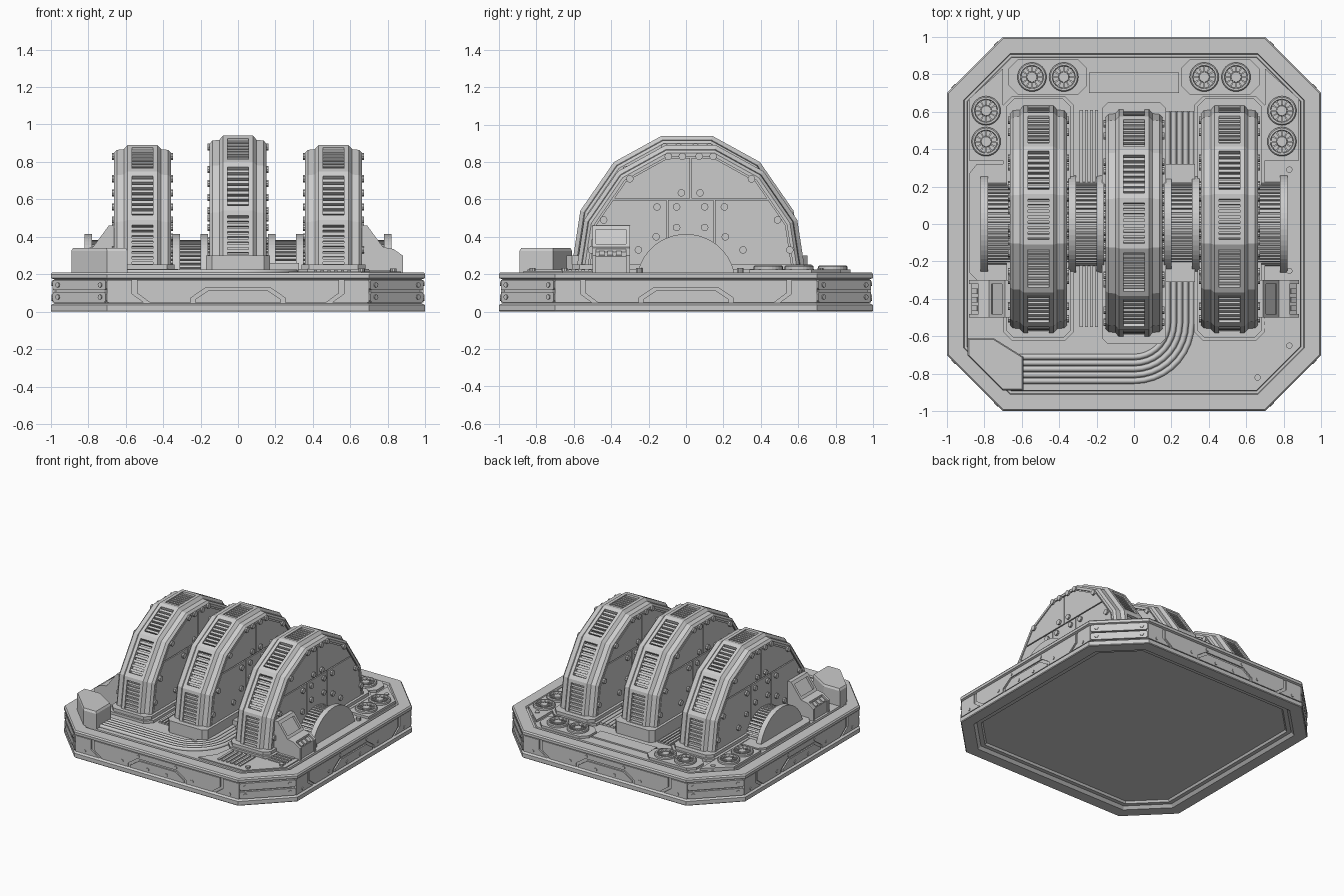
import bpy, bmesh
from math import sin, cos, pi, radians
from mathutils import Matrix

if "Cube" in bpy.data.objects:
    bpy.data.objects.remove(bpy.data.objects["Cube"])


# ---------- helpers ----------
def put(axis, u, v, h):
    return {'x': (h, u, v), 'y': (u, h, v), 'z': (u, v, h)}[axis]


def loft(bm, rings):
    """Bridge closed rings of equal length and cap both ends."""
    vs = [[bm.verts.new(p) for p in r] for r in rings]
    n = len(vs[0])
    for a, b in zip(vs, vs[1:]):
        for i in range(n):
            j = (i + 1) % n
            bm.faces.new((a[i], a[j], b[j], b[i]))
    bm.faces.new(vs[0][::-1])
    bm.faces.new(vs[-1])
    return [v for r in vs for v in r]


def prism(bm, pts, a, b, axis='z'):
    return loft(bm, [[put(axis, u, v, h) for u, v in pts] for h in (a, b)])


def rect(x0, x1, y0, y1, c=0):
    if not c:
        return [(x0, y0), (x1, y0), (x1, y1), (x0, y1)]
    return [(x0 + c, y0), (x1 - c, y0), (x1, y0 + c), (x1, y1 - c),
            (x1 - c, y1), (x0 + c, y1), (x0, y1 - c), (x0, y0 + c)]


def circle(cx, cy, r, n=10):
    return [(cx + r * cos(2 * pi * i / n), cy + r * sin(2 * pi * i / n)) for i in range(n)]


def octagon(i, z):
    h, c = 1 - i, 0.7 - 0.414 * i
    return [(x, y, z) for x, y in ((h, -c), (h, c), (c, h), (-c, h), (-h, c), (-h, -c), (-c, -h), (c, -h))]


def clip(poly, nx, ny, d):
    """Keep the part of a convex polygon where n.p <= d."""
    out = []
    for (ax, ay), (bx, by) in zip(poly, poly[1:] + poly[:1]):
        da, db = nx * ax + ny * ay - d, nx * bx + ny * by - d
        if da <= 0:
            out.append((ax, ay))
        if da * db < 0:
            t = da / (da - db)
            out.append((ax + t * (bx - ax), ay + t * (by - ay)))
    return out


def turn(bm, verts, ang):
    bmesh.ops.rotate(bm, verts=verts, cent=(0, 0, 0), matrix=Matrix.Rotation(ang, 3, 'Z'))


def finish(bm, name):
    bmesh.ops.recalc_face_normals(bm, faces=bm.faces)
    me = bpy.data.meshes.new(name)
    bm.to_mesh(me)
    bm.free()
    ob = bpy.data.objects.new(name, me)
    bpy.context.collection.objects.link(ob)
    return ob


# ---------- octagonal base with recessed underside and grooved deck ----------
bm = bmesh.new()
loft(bm, [octagon(i, z) for i, z in (
    (.15, .035), (.14, .02), (.11, .02), (.09, 0), (.005, 0), (0, .005), (0, .035), (.02, .045),
    (.02, .172), (0, .18), (0, .2), (.008, .21), (.09, .21), (.095, .195), (.108, .195), (.112, .208))])
finish(bm, "base")

# armour panels on the four sides, bars and bolts on the four corners
bm = bmesh.new()
outer = [(.7, .048), (.5, .048), (.565, .095), (.565, .17), (.7, .17)]
middle = [(.54, .17), (.54, .1), (.47, .048), (.25, .048), (.25, .075), (.17, .13)]
middle += [(-x, z) for x, z in middle[::-1]]
hump = [(.23, .048), (.23, .065), (.155, .115), (-.155, .115), (-.23, .065), (-.23, .048)]
for k in range(4):
    vs = []
    for p in (outer, [(-x, z) for x, z in outer], middle, hump):
        vs += prism(bm, p, -.99, -.97, 'y')
    for x, z in ((-.62, .07), (-.3, .08), (-.08, .07), (.08, .07), (.3, .08), (.62, .07), (-.16, .15), (.16, .15)):
        vs += prism(bm, circle(x, z, .012, 8), -.995, -.98, 'y')
    turn(bm, vs, k * pi / 2)
    vs = []
    for z in (.05, .115):
        vs += prism(bm, rect(-.2, .2, z, z + .055, .01), -1.2, -1.17, 'y')
        for x in (-.16, .16):
            vs += prism(bm, circle(x, z + .028, .014, 8), -1.206, -1.19, 'y')
    turn(bm, vs, pi / 4 + k * pi / 2)
finish(bm, "side_armour")

# ---------- three arched fins ----------
HALF = [(.61, .23), (.57, .49), (.39, .75), (.135, .89)]
ARCH = HALF + [(-y, z) for y, z in HALF[::-1]]
SECTION = [(.14, .06), (.152, .06), (.152, .042), (.137, .026), (.1, .022), (.08, 0), (.055, 0), (.055, .03)]
RIVETS = [(.12, .83), (.045, .83), (.325, .71), (.05, .635), (.18, .56), (.075, .56),
          (.465, .49), (.075, .45), (.185, .4), (.28, .33), (.53, .33)]


def arch(i):
    return [(y * (1 - i / .61), .23 + (z - .23) * (1 - i / .66)) for y, z in ARCH]


def lerp(a, b, t):
    return (a[0] + (b[0] - a[0]) * t, a[1] + (b[1] - a[1]) * t)


def fin(name, cx, cy, dz):
    bm = bmesh.new()
    # shell with a groove along its crest
    sec = [(-x, i) for x, i in SECTION] + SECTION[::-1]
    loft(bm, [[(x, y, z) for y, z in arch(i)] for x, i in sec])
    # cross bars and vent slats in the groove
    out, low, mid = arch(0), arch(.032), arch(.008)
    for s in range(7):
        spans = [(0, .1, out), (.9, 1, out)]
        spans += [(.14 + .11 * k, .2 + .11 * k, mid) for k in range(7)]
        for t0, t1, top in spans:
            prism(bm, [lerp(top[s], top[s + 1], t0), lerp(top[s], top[s + 1], t1),
                       lerp(low[s], low[s + 1], t1), lerp(low[s], low[s + 1], t0)], -.056, .056, 'x')
    # side plates separated by seams, and rivets
    face, g = arch(.068), .004
    upper, lower = clip(face, 0, -1, -.6 - g), clip(face, 0, 1, .6 - g)
    plates = [clip(upper, 1, 0, -g), clip(upper, -1, 0, -g),
              clip(lower, 1, 0, -.125 - g), clip(lower, -1, 0, -.125 - g),
              clip(clip(lower, 1, 0, .125 - g), -1, 0, .125 - g)]
    for sx in (-1, 1):
        for p in plates:
            prism(bm, p, sx * .13, sx * .15, 'x')
        for y, z in RIVETS:
            for sy in (-1, 1):
                prism(bm, circle(sy * y, z, .02), sx * .14, sx * .164, 'x')
    bmesh.ops.translate(bm, verts=bm.verts, vec=(cx, cy, dz))
    finish(bm, name)


fin("left_fin", -.51, .025, 0)
fin("middle_fin", 0, .005, .05)
fin("right_fin", .51, .025, 0)

bm = bmesh.new()
for cx in (-.51, .51):
    prism(bm, rect(cx - .19, cx + .19, -.625, .685, .05), .2, .228)
    prism(bm, rect(cx - .17, cx + .17, -.61, .67, .04), .2, .252)
prism(bm, rect(-.17, .17, -.64, .65, .03), .2, .3)
finish(bm, "fin_pedestals")

# ---------- toothed axle with end discs ----------
def half_disc(r, n):
    return [(r * cos(pi * i / n), .15 + r * sin(pi * i / n)) for i in range(n + 1)]


bm = bmesh.new()
teeth = [(r * cos(pi * (i + o) / 28), .15 + r * sin(pi * (i + o) / 28))
         for i in range(28) for o, r in ((.02, .232), (.6, .232), (.62, .218), (.98, .218))]
prism(bm, teeth, -.78, .78, 'x')
finish(bm, "axle_drum")
bm = bmesh.new()
for s in (-1, 1):
    for a, b in ((.78, .82), (.31, .35), (.16, .2)):
        prism(bm, half_disc(.265, 28), s * a, s * b, 'x')
finish(bm, "axle_discs")

# ---------- consoles on both sides ----------
bm = bmesh.new()
cheek = [(.64, .2), (.88, .2), (.88, .3), (.83, .335), (.775, .345), (.69, .46), (.64, .46)]
body = [(.64, .2), (.87, .2), (.87, .295), (.825, .322), (.765, .33), (.678, .445), (.64, .445)]
for s in (-1, 1):
    def part(pts, a, b):
        prism(bm, [(s * x, z) for x, z in pts], a, b, 'y')
    part(body, -.49, -.31)
    part(cheek, -.5, -.48)
    part(cheek, -.32, -.3)
    part([(.64, .44), (.705, .44), (.69, .46), (.64, .46)], -.49, -.31)
    part([(.75, .32), (.83, .32), (.83, .335), (.775, .345), (.762, .362)], -.49, -.31)
    for y in (-.465, -.42, -.375):
        part([(.835, .3), (.868, .29), (.868, .304), (.838, .325)], y, y + .03)
finish(bm, "consoles")

# ---------- fans and their mounting plates ----------
bm = bmesh.new()
fans = bmesh.new()
side_mount = [(.7, .34), (.88, .34), (.88, .67), (.7, .83)]
for s in (-1, 1):
    prism(bm, rect(*sorted((s * .25, s * .67)), .69, .88, .05), .2, .226)
    prism(bm, [(s * x, y) for x, y in side_mount], .2, .226)
    for x, y in ((.375, .785), (.545, .785), (.79, .605), (.79, .44)):
        x *= s
        loft(fans, [[(u, v, z) for u, v in circle(x, y, r, 24)] for r, z in (
            (.078, .2), (.078, .24), (.072, .246), (.062, .246), (.058, .23), (.03, .23), (.026, .242))])
        for k in range(12):
            a = k * pi / 6
            c, d = cos(a), sin(a)
            prism(fans, [(x + r * c - t * d, y + r * d + t * c)
                         for r, t in ((.025, -.003), (.06, -.005), (.06, .005), (.025, .003))], .225, .239)
finish(bm, "fan_mounts")
finish(fans, "fans")

# ---------- deck plates, grilles, rivets ----------
bm = bmesh.new()
prism(bm, [(-.88, -.26), (-.84, -.3), (-.65, -.3), (-.65, .32), (-.84, .32), (-.88, .27)], .2, .224)
prism(bm, rect(-.24, .24, .7, .81), .2, .218)
prism(bm, [(.27, -.87), (.66, -.87), (.87, -.66), (.87, -.3), (.68, -.3), (.68, -.63), (.37, -.63), (.35, -.76)], .2, .216)
for i in range(6):
    prism(bm, rect(.405 + .036 * i, .423 + .036 * i, -.83, -.65), .2, .224)
for i in range(4):
    prism(bm, rect(.7, .84, -.63 + .036 * i, -.612 + .036 * i), .2, .224)
for x, y in ((-.75, .74), (.77, .72), (.83, .29), (.83, -.25), (.83, -.65), (.66, -.82)):
    prism(bm, circle(x, y, .017), .2, .232)
finish(bm, "deck_plates")

# ---------- front corner junction box ----------
bm = bmesh.new()
box = [(-.89, -.61), (-.75, -.61), (-.59, -.71), (-.59, -.89), (-.7, -.89), (-.89, -.7)]
cx, cy = -.74, -.74
loft(bm, [[(cx + (x - cx) * k, cy + (y - cy) * k, z) for x, y in box]
          for k, z in ((1, .2), (1, .325), (.94, .34))])
finish(bm, "junction_box")

# ---------- cable runs ----------
bm = bmesh.new()
prism(bm, rect(-.295, -.185, -.55, .61), .2, .213)
for i in range(4):
    prism(bm, rect(-.29 + .027 * i, -.272 + .027 * i, -.55, .61), .2, .222)
prism(bm, rect(.17, .325, .22, .32), .2, .26)
prism(bm, rect(.17, .325, -.31, -.2), .2, .26)
finish(bm, "ducts_and_clamps")


def cable(pts):
    cu = bpy.data.curves.new("cable", 'CURVE')
    cu.dimensions = '3D'
    cu.bevel_depth, cu.bevel_resolution, cu.use_fill_caps = .0155, 1, True
    sp = cu.splines.new('POLY')
    sp.points.add(len(pts) - 1)
    for p, (x, y) in zip(sp.points, pts):
        p.co = (x, y, .213, 1)
    bpy.context.collection.objects.link(bpy.data.objects.new("cable", cu))


for i in range(5):
    r = .18 + .032 * i
    bend = [(r * cos(radians(-a)), -.53 + r * sin(radians(-a))) for a in range(0, 91, 10)]
    cable([(r, -.25)] + bend + [(-.62, -.53 - r)])
    cable([(r, .3), (r, .6)])
